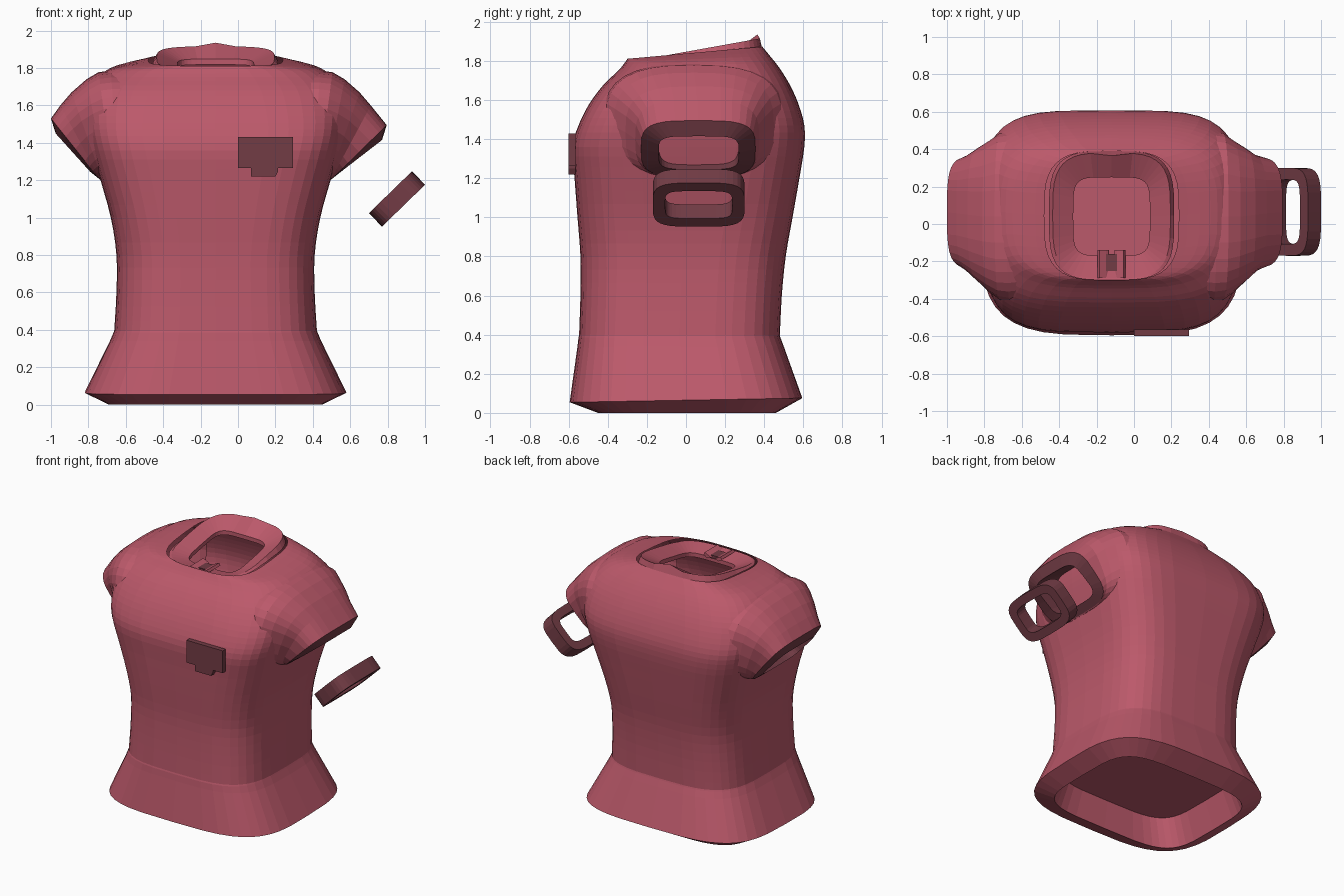
import bpy, bmesh
from math import sin, cos, pi, copysign
from mathutils import Vector

if "Cube" in bpy.data.objects:
    bpy.data.objects.remove(bpy.data.objects["Cube"])

CX = -0.12  # centre line of the garment


def material(name, col):
    m = bpy.data.materials.new(name)
    m.diffuse_color = (*col, 1)
    m.use_nodes = True
    m.node_tree.nodes["Principled BSDF"].inputs["Base Color"].default_value = m.diffuse_color
    return m


CLOTH = material("cloth", (0.50, 0.10, 0.145))
DARK = material("dark_cloth", (0.17, 0.045, 0.06))


def squircle(n, count):
    """Unit rounded-square outline; n sets how square it is."""
    f = lambda v: copysign(abs(v) ** (2 / n), v)
    return [(f(cos(2 * pi * i / count)), f(sin(2 * pi * i / count))) for i in range(count)]


def finish(name, bm, mat):
    bmesh.ops.recalc_face_normals(bm, faces=bm.faces)
    me = bpy.data.meshes.new(name)
    bm.to_mesh(me)
    bm.free()
    ob = bpy.data.objects.new(name, me)
    bpy.context.collection.objects.link(ob)
    me.materials.append(mat)
    return ob


def loft(name, rings, mat=CLOTH, cap_first=False, closed=False):
    bm = bmesh.new()
    vs = [[bm.verts.new(p) for p in r] for r in rings]
    pairs = list(zip(vs, vs[1:])) + ([(vs[-1], vs[0])] if closed else [])
    for a, b in pairs:
        for i in range(len(a)):
            j = (i + 1) % len(a)
            bm.faces.new((a[i], a[j], b[j], b[i]))
    if cap_first:
        bm.faces.new(vs[0])
    return finish(name, bm, mat)


def resample(rows, steps):
    """Catmull-Rom interpolation of the section rows."""
    out = []
    for k in range(len(rows) - 1):
        p = [rows[max(0, min(len(rows) - 1, k + d))] for d in (-1, 0, 1, 2)]
        for s in range(steps):
            t = s / steps
            out.append([0.5 * (2 * b + (c - a) * t + (2 * a - 5 * b + 4 * c - d) * t * t
                               + (3 * b - a - 3 * c + d) * t ** 3) for a, b, c, d in zip(*p)])
    return out + [rows[-1]]


def section(row, count=40):
    """Horizontal ring: z, half width, front y, back y, squareness, tilt."""
    z, hx, y0, y1, n, tilt = row
    cy, hy = (y0 + y1) / 2, (y1 - y0) / 2
    return [(CX + hx * a, cy + hy * b, z + tilt * hy * b) for a, b in squircle(n, count)]


# Hem: recessed floor, turned-under lip and flared skirt
hem = [
    (0.20, 0.50, -0.42, 0.42, 4.5, 0),
    (0.00, 0.57, -0.45, 0.46, 4.5, 0),
    (0.065, 0.70, -0.595, 0.595, 3.6, 0.018),
    (0.34, 0.565, -0.555, 0.50, 3.6, 0),
    (0.385, 0.546, -0.55, 0.483, 3.6, 0),
]
# Torso from waist over the shoulders to the neckline
body = [
    (0.395, 0.542, -0.547, 0.48, 3.6, 0),
    (0.60, 0.53, -0.54, 0.49, 3.6, 0),
    (0.80, 0.53, -0.54, 0.51, 3.6, 0),
    (1.00, 0.56, -0.555, 0.545, 3.8, 0),
    (1.20, 0.615, -0.57, 0.58, 4.0, 0),
    (1.36, 0.66, -0.58, 0.605, 4.2, 0),
    (1.47, 0.685, -0.55, 0.605, 4.2, 0),
    (1.58, 0.695, -0.495, 0.575, 3.9, 0),
    (1.68, 0.68, -0.42, 0.53, 3.6, 0),
    (1.76, 0.62, -0.345, 0.475, 3.3, 0.02),
    (1.81, 0.53, -0.31, 0.43, 3.2, 0.04),
    (1.842, 0.36, -0.30, 0.39, 3.4, 0.09),
]
loft("shirt_body", [section(r) for r in hem + resample(body, 3)], cap_first=True)

# Collar: stands up outside, slopes down into the neck hole
collar = [section(r) for r in (
    (1.83, 0.335, -0.30, 0.39, 3.6, 0.09),
    (1.855, 0.315, -0.29, 0.38, 3.6, 0.18),
    (1.81, 0.205, -0.17, 0.25, 5.0, 0.18),
    (1.78, 0.205, -0.17, 0.25, 5.0, 0.18))]
# small pinched peak at the back centre of the collar
collar[1] = [(x, y - 0.015, z + 0.02) if y > 0.3 and abs(x - CX) < 0.03 else (x, y, z)
             for x, y, z in collar[1]]
loft("collar", collar)


def tube_ring(side, top, bottom, y0, y1, n, count=32):
    """Ring across a sleeve, given its top and bottom points as (distance from centre, z)."""
    t, b = Vector(top), Vector(bottom)
    c, v = (t + b) / 2, (t - b) / 2
    cy, hy = (y0 + y1) / 2, (y1 - y0) / 2
    return [(CX + side * (c.x + v.x * s), cy + hy * a, c.y + v.y * s) for a, s in squircle(n, count)]


# Sleeves: shoulder cap from inside the torso out to the cuff edge
sleeve = [
    (0.48, 1.780, 0.48, 1.26, -0.41, 0.49, 2.7),
    (0.56, 1.785, 0.52, 1.23, -0.42, 0.50, 2.7),
    (0.625, 1.778, 0.55, 1.205, -0.41, 0.49, 2.8),
    (0.69, 1.74, 0.585, 1.195, -0.37, 0.45, 2.9),
    (0.77, 1.67, 0.605, 1.20, -0.31, 0.41, 3.1),
    (0.83, 1.60, 0.615, 1.20, -0.26, 0.375, 3.3),
    (0.88, 1.53, 0.62, 1.205, -0.23, 0.355, 3.6),
]
# Cuff linings: turned-in lip and inner tunnel
lining = [
    sleeve[-1],
    (0.855, 1.45, 0.67, 1.245, -0.14, 0.27, 4.5),
    (0.70, 1.53, 0.54, 1.33, -0.14, 0.27, 4.5),
]
for name, side in (("left", -1), ("right", 1)):
    # the right sleeve hangs a little longer at its outer edge
    drop = lambda r: (r[0] + 0.035, r[1] - 0.035) if side > 0 and r[0] > 0.85 else r[:2]
    for part, rows, mat in (("sleeve", sleeve, CLOTH), ("cuff_lining", lining, DARK)):
        loft(f"{name}_{part}", [tube_ring(side, drop(r), r[2:4], *r[4:]) for r in rows], mat)

# Loose cuff band below the right sleeve
along, axis = Vector((0.72, 0, 0.70)), Vector((0.70, 0, -0.72))
centre = Vector((0.85, 0.065, 1.10))


def band_ring(half_len, half_y, off, n):
    return [centre + along * (half_len * s) + Vector((0, half_y * a, 0)) + axis * off
            for a, s in squircle(n, 32)]


loft("loose_cuff", [band_ring(0.16, 0.235, 0.05, 4), band_ring(0.16, 0.235, -0.05, 4),
                    band_ring(0.10, 0.172, -0.05, 5), band_ring(0.10, 0.172, 0.05, 5)],
     DARK, closed=True)


def prism(name, outline, y0, y1, mat):
    """Extrude an x-z outline from y0 to y1."""
    bm = bmesh.new()
    f = bm.faces.new([bm.verts.new((x, y0, z)) for x, z in outline])
    geo = bmesh.ops.extrude_face_region(bm, geom=[f])["geom"]
    bmesh.ops.translate(bm, vec=(0, y1 - y0, 0),
                        verts=[g for g in geo if isinstance(g, bmesh.types.BMVert)])
    return finish(name, bm, mat)


# Chest pocket with its lower tab
prism("chest_pocket", [(0, 1.43), (0.295, 1.43), (0.295, 1.265), (0.215, 1.265), (0.215, 1.25),
                       (0.20, 1.22), (0.07, 1.22), (0.07, 1.265), (0, 1.265)],
      -0.60, -0.565, DARK)

# Collar fastening: two small tips and a folded tab at the front of the neck
for name, s in (("left_collar_tip", -1), ("right_collar_tip", 1)):
    prism(name, [(CX + s * u, z) for u, z in ((0.015, 1.785), (0.05, 1.775), (0.075, 1.795),
                                              (0.065, 1.812), (0.03, 1.795))],
          -0.29, -0.14, CLOTH)
prism("collar_tab", [(CX - 0.04, 1.77), (CX + 0.04, 1.77), (CX + 0.04, 1.795), (CX - 0.04, 1.795)],
      -0.25, -0.16, DARK)
